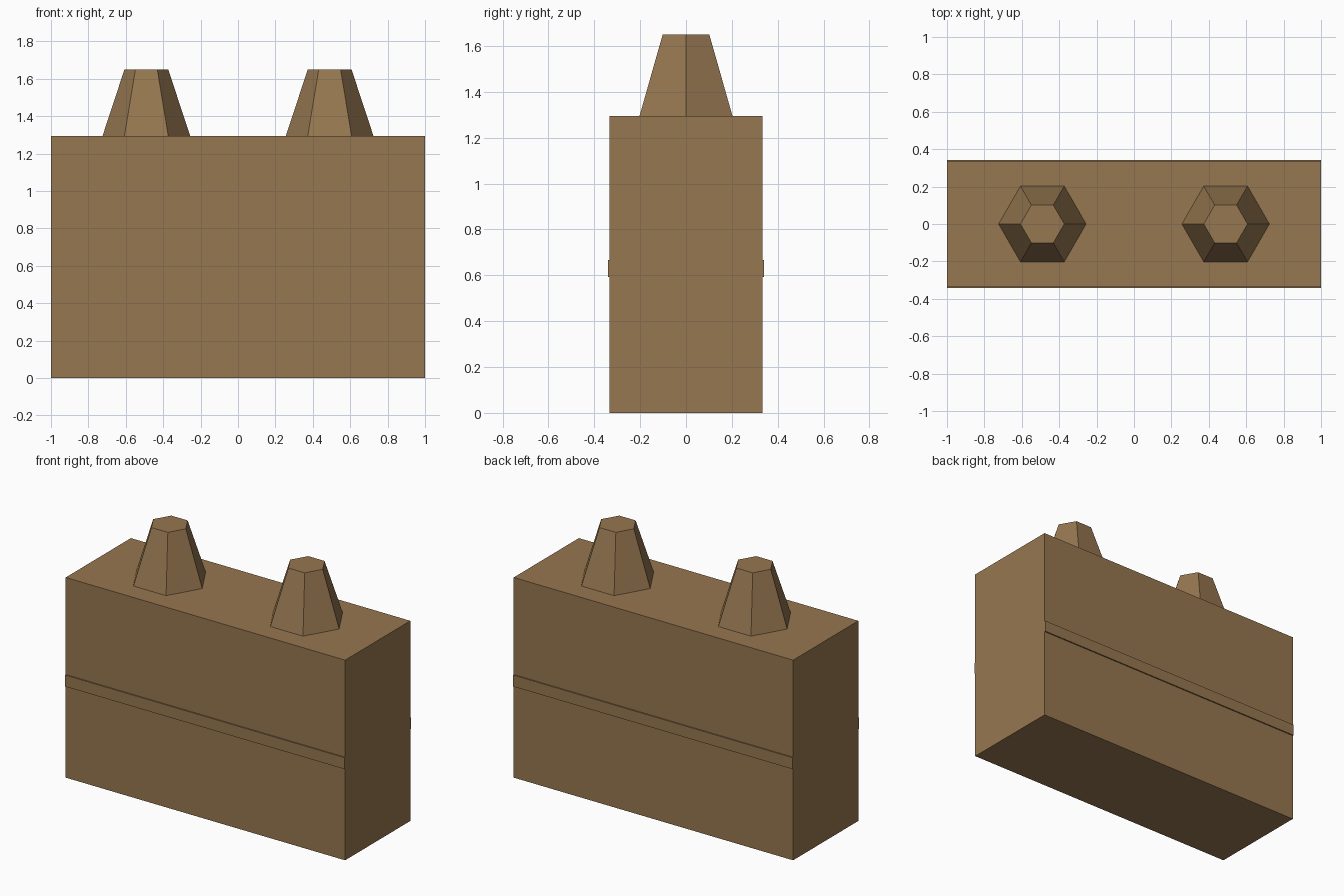
import bpy
import bmesh
from math import cos, sin, tau

default = bpy.data.objects.get("Cube")
if default:
    bpy.data.objects.remove(default, do_unlink=True)

# Single brown material
COLOUR = (0.305, 0.184, 0.08, 1)
brown = bpy.data.materials.new("warm_brown")
brown.use_nodes = True
brown.diffuse_color = COLOUR
brown.node_tree.nodes["Principled BSDF"].inputs["Base Color"].default_value = COLOUR


def add_prism(name, bottom, top):
    """Flat-shaded solid between two matching loops of points."""
    bm = bmesh.new()
    low = [bm.verts.new(p) for p in bottom]
    high = [bm.verts.new(p) for p in top]
    bm.faces.new(low[::-1])
    bm.faces.new(high)
    n = len(low)
    for i in range(n):
        j = (i + 1) % n
        bm.faces.new((low[i], low[j], high[j], high[i]))
    mesh = bpy.data.meshes.new(name)
    bm.to_mesh(mesh)
    bm.free()
    mesh.materials.append(brown)
    obj = bpy.data.objects.new(name, mesh)
    bpy.context.collection.objects.link(obj)
    return obj


def box(name, x, y0, y1, z0, z1):
    corners = [(-x, y0), (x, y0), (x, y1), (-x, y1)]
    add_prism(name, [(*c, z0) for c in corners], [(*c, z1) for c in corners])


def hexagon(cx, radius, z):
    return [(cx + radius * cos(tau * i / 6), radius * sin(tau * i / 6), z)
            for i in range(6)]


HALF_DEPTH, BAND_DEPTH, BODY_TOP = 0.333, 0.341, 1.295

# Main block
box("body", 1.0, -HALF_DEPTH, HALF_DEPTH, 0, BODY_TOP)

# Thin raised bands along the long sides
box("front_band", 1.0, -BAND_DEPTH, -HALF_DEPTH, 0.593, 0.667)
box("back_band", 1.0, HALF_DEPTH, BAND_DEPTH, 0.593, 0.667)

# Tapered hexagonal posts on top
for side, cx in (("left", 0.49), ("right", -0.49)):
    add_prism(side + "_post", hexagon(cx, 0.234, BODY_TOP), hexagon(cx, 0.117, 1.65))
